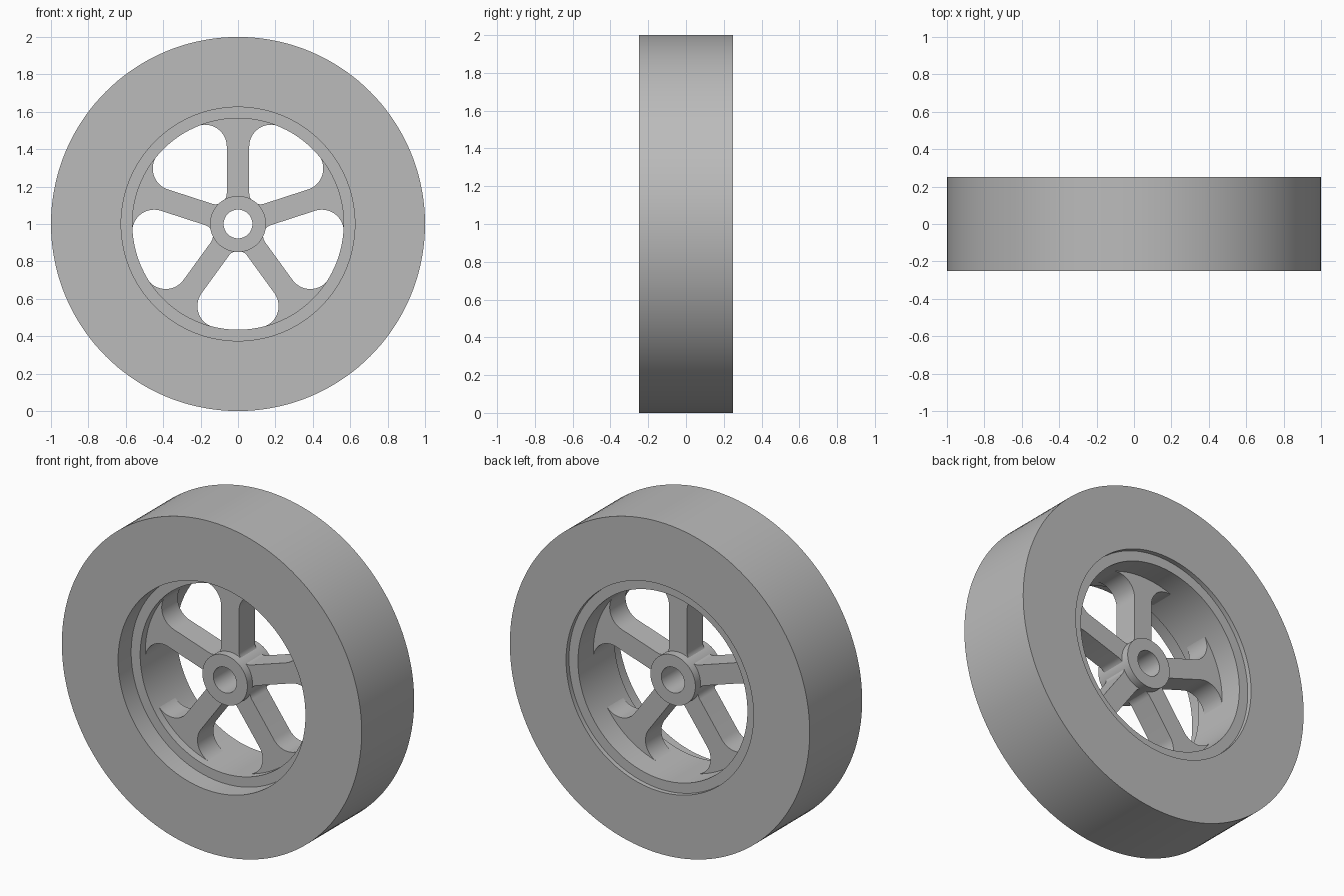
import bpy, bmesh, math
from math import cos, sin, radians, asin
from mathutils import Matrix, Vector

cube = bpy.data.objects.get("Cube")
if cube:
    bpy.data.objects.remove(cube, do_unlink=True)

grey = bpy.data.materials.new("plain grey")
grey.use_nodes = True
colour = (0.5, 0.5, 0.5, 1)
grey.diffuse_color = colour
grey.node_tree.nodes["Principled BSDF"].inputs["Base Color"].default_value = colour

AXLE = Matrix.Translation((0, 0, 1))


def finish(name, bm):
    """Turn a bmesh into a smooth-shaded object centred on the axle."""
    bmesh.ops.remove_doubles(bm, verts=bm.verts, dist=1e-5)
    bmesh.ops.recalc_face_normals(bm, faces=bm.faces)
    mesh = bpy.data.meshes.new(name)
    bm.to_mesh(mesh)
    bm.free()
    mesh.transform(AXLE)
    mesh.materials.clear()
    mesh.materials.append(grey)
    obj = bpy.data.objects.new(name, mesh)
    bpy.context.collection.objects.link(obj)
    bpy.context.view_layer.objects.active = obj
    obj.select_set(True)
    bpy.ops.object.shade_smooth_by_angle(angle=radians(30))
    obj.select_set(False)


def ring(name, inner, outer, front, back, steps=144):
    """Rectangular section spun round the axle."""
    bm = bmesh.new()
    section = [(inner, front), (outer, front), (outer, back), (inner, back)]
    verts = [bm.verts.new((r, y, 0)) for r, y in section]
    edges = [bm.edges.new((verts[i], verts[i - 1])) for i in range(4)]
    bmesh.ops.spin(bm, geom=verts + edges, cent=(0, 0, 0), axis=(0, 1, 0),
                   angle=math.tau, steps=steps, use_merge=True)
    finish(name, bm)


def arc(centre, radius, start, end, steps):
    return [centre + radius * Vector((cos(a), sin(a)))
            for a in (start + (end - start) * i / steps for i in range(steps + 1))]


# Tyre, rim set towards the back, and hub
ring("tyre", 0.625, 1.0, -0.25, 0.25)
ring("rim", 0.565, 0.625, -0.125, 0.222)
ring("hub", 0.077, 0.15, -0.125, 0.125, 72)

# Opening between two spokes, drawn about the +x direction
SPOKES = 5
half = math.pi / SPOKES
spoke, root, corner, edge = 0.06, 0.06, 0.117, 0.567
phi = half - asin((spoke + corner) / (edge - corner))
tangent = half + math.pi / 2
reach = edge - corner
opening = arc(Vector(((spoke + root) / sin(half), 0)), root, tangent, math.tau - tangent, 16)
opening += arc(reach * Vector((cos(phi), -sin(phi))), corner, -tangent, -phi, 20)
opening += arc(Vector((0, 0)), edge, -phi, phi, 12)[1:-1]
opening += arc(reach * Vector((cos(phi), sin(phi))), corner, phi, tangent, 20)

# Spoke web: a filled outline with the openings and centre left out
origin = Vector((0, 0))
outlines = [arc(origin, r, 0, math.tau, 96)[:-1] for r in (0.6, 0.11)]
for k in range(SPOKES):
    turn = Matrix.Rotation(-math.pi / 2 + 2 * half * k, 2)
    outlines.append([turn @ p for p in opening])

curve = bpy.data.curves.new("spoke_outline", "CURVE")
curve.dimensions = "2D"
curve.fill_mode = "BOTH"
curve.extrude = 0.076
for points in outlines:
    spline = curve.splines.new("POLY")
    spline.points.add(len(points) - 1)
    for slot, p in zip(spline.points, points):
        slot.co = (p.x, p.y, 0, 1)
    spline.use_cyclic_u = True
helper = bpy.data.objects.new("spoke_outline", curve)
bpy.context.collection.objects.link(helper)
bpy.context.view_layer.update()
flat = helper.evaluated_get(bpy.context.evaluated_depsgraph_get()).to_mesh()
bm = bmesh.new()
bm.from_mesh(flat)
bpy.data.objects.remove(helper, do_unlink=True)
bm.transform(Matrix.Rotation(math.pi / 2, 4, "X"))
finish("spokes", bm)
